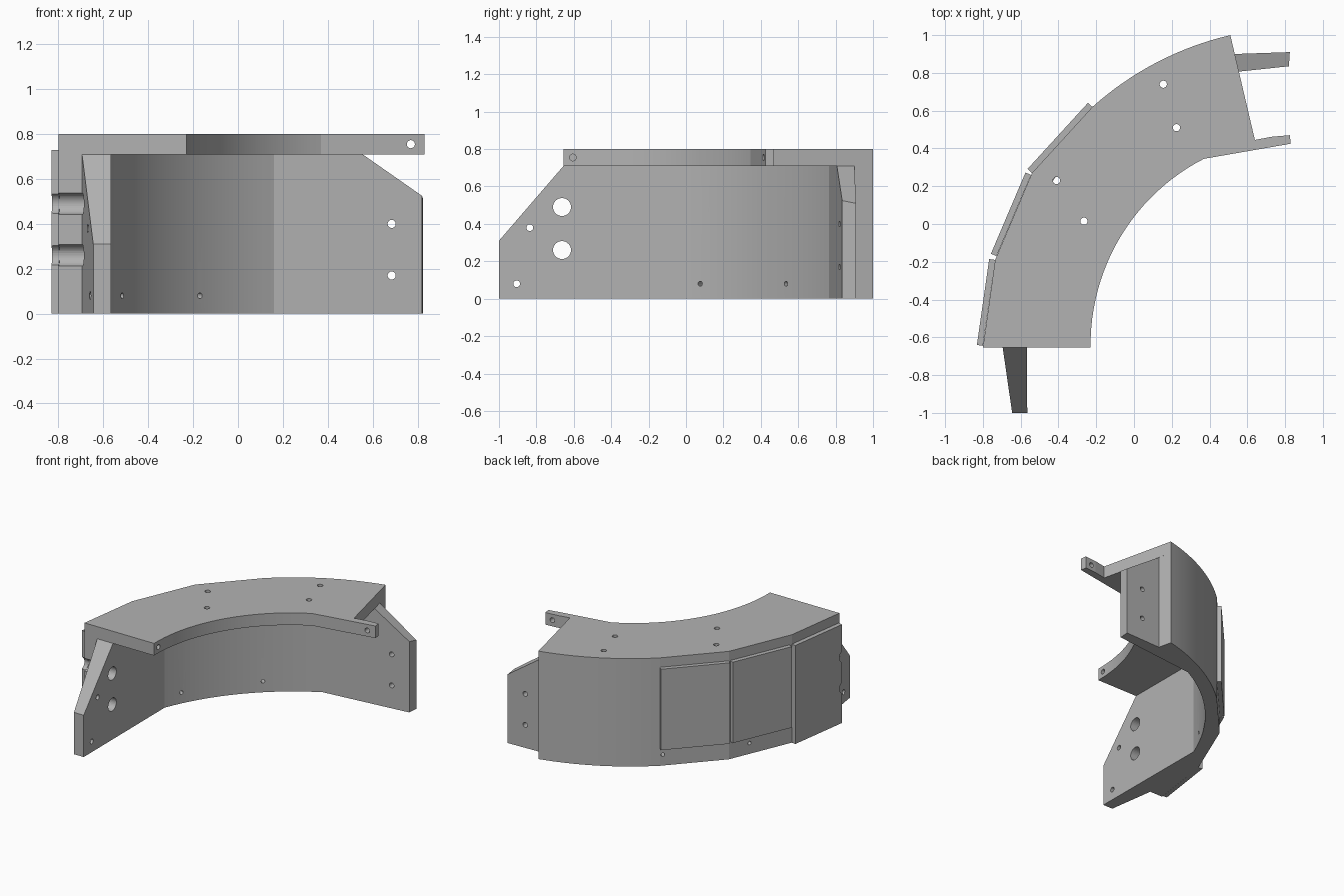
import bpy, bmesh, math
from mathutils import Vector

old = bpy.data.objects.get("Cube")
if old:
    bpy.data.objects.remove(old, do_unlink=True)

grey = bpy.data.materials.new("light grey")
grey.use_nodes = True
COLOR = (0.45, 0.45, 0.45, 1)
grey.diffuse_color = COLOR
grey.node_tree.nodes["Principled BSDF"].inputs["Base Color"].default_value = COLOR

CENTRE = Vector((0.888, -0.617))   # shared centre of the curved walls
ROOF_Z, TOP_Z = 0.71, 0.80
X, Y, Z = Vector((1, 0, 0)), Vector((0, 1, 0)), Vector((0, 0, 1))


def arc(p, q, steps=16):
    """Points from p to q swept around the shared centre."""
    a, b = Vector(p) - CENTRE, Vector(q) - CENTRE
    turn = b.angle_signed(a)
    start = math.atan2(a.y, a.x)
    pts = []
    for i in range(steps + 1):
        t = i / steps
        r = a.length + (b.length - a.length) * t
        ang = start + turn * t
        pts.append((CENTRE.x + r * math.cos(ang), CENTRE.y + r * math.sin(ang)))
    return pts


def add_object(name, bm):
    bmesh.ops.recalc_face_normals(bm, faces=bm.faces)
    mesh = bpy.data.meshes.new(name)
    bm.to_mesh(mesh)
    bm.free()
    obj = bpy.data.objects.new(name, mesh)
    bpy.context.collection.objects.link(obj)
    mesh.materials.append(grey)
    return obj


def prism(name, outline, z0, z1, slopes=()):
    """Extruded outline, trimmed by sloping planes (point, outward normal)."""
    bm = bmesh.new()
    face = bm.faces.new([bm.verts.new((x, y, z0)) for x, y in outline])
    ext = bmesh.ops.extrude_face_region(bm, geom=[face])
    top = [v for v in ext["geom"] if isinstance(v, bmesh.types.BMVert)]
    bmesh.ops.translate(bm, verts=top, vec=(0, 0, z1 - z0))
    for point, normal in slopes:
        bmesh.ops.bisect_plane(bm, geom=bm.verts[:] + bm.edges[:] + bm.faces[:], dist=0.001,
                               plane_co=point, plane_no=Vector(normal).normalized(),
                               clear_outer=True)
        bmesh.ops.holes_fill(bm, edges=[e for e in bm.edges if e.is_boundary])
    return add_object(name, bm)


def drill(obj, holes):
    """Cut round holes given as (centre, axis, radius, length)."""
    bm = bmesh.new()
    for centre, axis, radius, length in holes:
        made = bmesh.ops.create_cone(bm, cap_ends=True, segments=32, radius1=radius,
                                     radius2=radius, depth=length)
        turn = Z.rotation_difference(axis).to_matrix()
        bmesh.ops.rotate(bm, verts=made["verts"], matrix=turn)
        bmesh.ops.translate(bm, verts=made["verts"], vec=centre)
    cutter = add_object("hole_cutter", bm)
    cutter.hide_render = True
    mod = obj.modifiers.new("holes", "BOOLEAN")
    mod.operation, mod.solver, mod.object = "DIFFERENCE", "EXACT", cutter
    bpy.context.view_layer.objects.active = obj
    bpy.ops.object.modifier_apply(modifier=mod.name)
    bpy.data.objects.remove(cutter, do_unlink=True)


def finish(obj):
    bpy.ops.object.select_all(action="DESELECT")
    obj.select_set(True)
    bpy.context.view_layer.objects.active = obj
    bpy.ops.object.shade_smooth_by_angle(angle=math.radians(5))


# Outer edge shared by the roof and the wall
outer = arc((0.51, 1.0), (-0.22, 0.62)) + [(-0.54, 0.27), (-0.735, -0.19), (-0.80, -0.655)]

# Roof plate with its narrow tab
roof = prism("roof_plate",
             arc((-0.23, -0.655), (0.37, 0.345), 24)
             + [(0.83, 0.425), (0.825, 0.47), (0.73, 0.462), (0.64, 0.445)] + outer,
             ROOF_Z, TOP_Z)
holes = [((x, y, 0.76), Z, 0.019, 0.3)
         for x, y in ((0.155, 0.74), (0.225, 0.51), (-0.41, 0.23), (-0.265, 0.015))]
holes += [((0.77, 0.44, 0.755), Y, 0.018, 0.2), ((-0.23, -0.605, 0.755), X, 0.018, 0.16)]
drill(roof, holes)

# Curved wall with a sloping mounting leg at each end
wall = prism("curved_wall",
             [(-0.695, -0.655), (-0.645, -1.0), (-0.565, -1.0)]
             + arc((-0.57, -0.045), (0.16, 0.765))
             + [(0.82, 0.835), (0.825, 0.91), (0.533, 0.90)] + outer,
             0, ROOF_Z,
             [((0, -0.655, ROOF_Z), (0, -0.4, 0.345)),
              ((0.51, 1.0, ROOF_Z), (0.682, 0.16, 1))])
big_holes = [((-0.7, -0.663, z), X, 0.048, 0.6) for z in (0.26, 0.49)]
holes = [((-0.62, y, z), X, 0.018, 0.3) for y, z in ((-0.835, 0.38), (-0.905, 0.08))]
holes += [((0.685, 0.86, z), Y, 0.018, 0.3) for z in (0.17, 0.40)]
for x, y in ((-0.505, 0.07), (-0.165, 0.53)):
    radial = Vector((x - CENTRE.x, y - CENTRE.y, 0)).normalized()
    holes.append(((x, y, 0.08), radial, 0.013, 0.6))
drill(wall, big_holes + holes)


# Flat panels on the outer facets
def panel(name, p, q, z0):
    p, q = Vector(p), Vector(q)
    along = (q - p).normalized()
    out = Vector((along.y, -along.x)) * 0.032
    return prism(name, [p, q, q + out, p + out], z0, 0.73)


panels = [panel("back_panel", (-0.54, 0.27), (-0.22, 0.62), 0.13),
          panel("middle_panel", (-0.728, -0.17), (-0.545, 0.26), 0.13),
          panel("front_panel", (-0.80, -0.645), (-0.735, -0.19), 0)]
# Panels face away from the shared centre
for obj in panels:
    mid = sum((v.co for v in obj.data.vertices), Vector()) / len(obj.data.vertices)
    a, b = obj.data.vertices[0].co, obj.data.vertices[1].co
    face_mid = (a + b) / 2
    offset = Vector((mid.x - face_mid.x, mid.y - face_mid.y, 0))
    if offset.dot(Vector((face_mid.x - CENTRE.x, face_mid.y - CENTRE.y, 0))) < 0:
        obj.location = offset * -2
bpy.context.view_layer.update()
drill(panels[2], big_holes)

for obj in [roof, wall] + panels:
    finish(obj)
